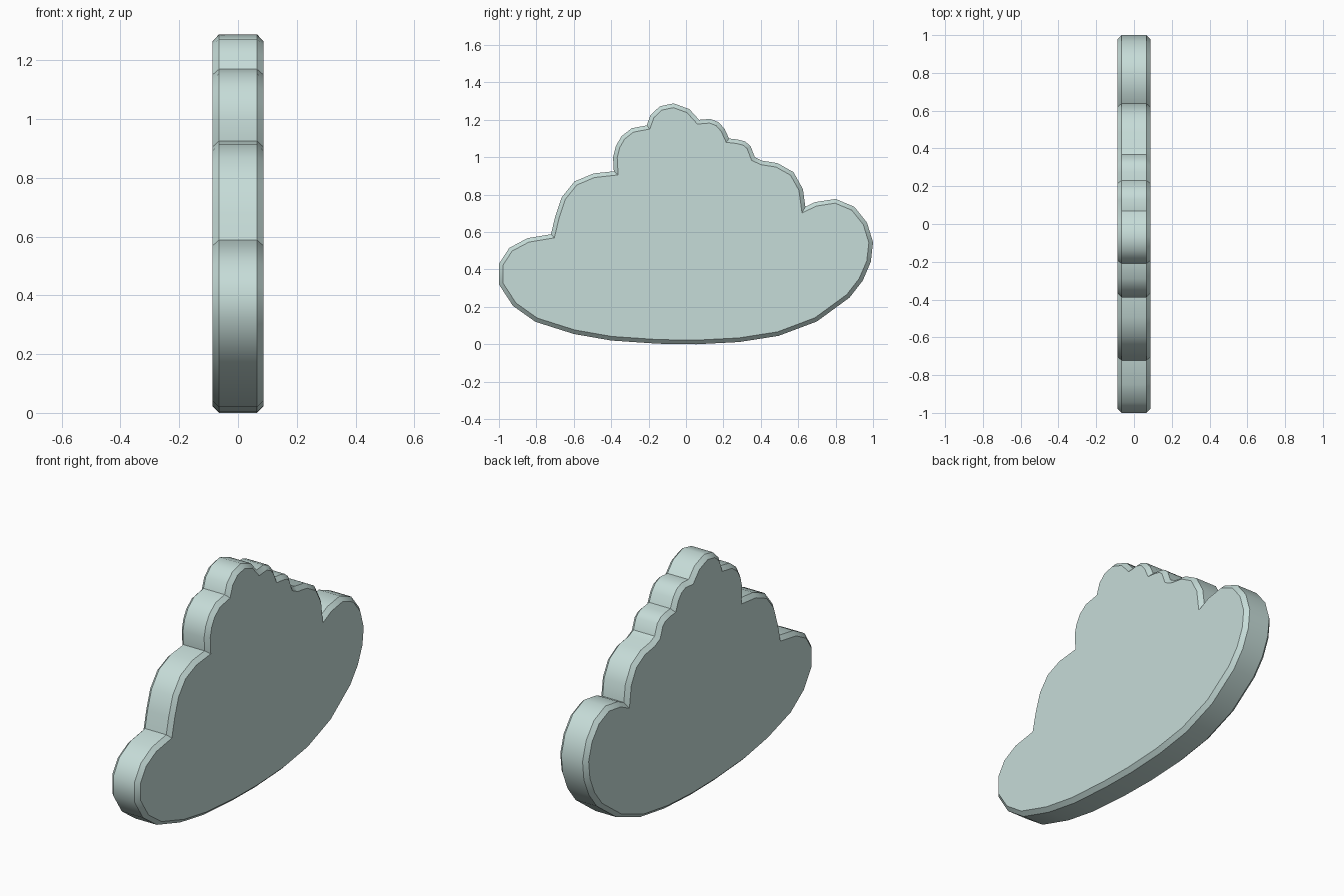
import bpy, bmesh
from mathutils import Vector

if "Cube" in bpy.data.objects:
    bpy.data.objects.remove(bpy.data.objects["Cube"])

# Cloud outline (y, z), counter-clockwise seen from +x
OUTLINE = [
    (-1, .32), (-.925, .205), (-.805, .12), (-.60, .055), (-.40, .02), (-.15, .003), (.055, 0),
    (.285, .012), (.495, .045), (.70, .122), (.875, .25), (.945, .34), (.988, .44), (1, .545),
    (.968, .65), (.90, .735), (.80, .777), (.69, .76), (.638, .735),
    (.625, .83), (.575, .92), (.49, .968), (.405, .982), (.368, 1.0),
    (.345, 1.06), (.315, 1.085), (.275, 1.095), (.23, 1.10),
    (.207, 1.15), (.175, 1.187), (.13, 1.205), (.07, 1.20),
    (.018, 1.257), (-.066, 1.288), (-.14, 1.272), (-.19, 1.225), (-.21, 1.17),
    (-.29, 1.155), (-.345, 1.112), (-.375, 1.06), (-.39, 1.0), (-.386, .925),
    (-.495, .913), (-.597, .87), (-.665, .785), (-.70, .68), (-.722, .588),
    (-.848, .567), (-.945, .515), (-1, .43)]
HALF, RIM, INSET = .087, .065, .022


def inset(points, d):
    """Mitred inward offset of a counter-clockwise loop."""
    pts, out = [Vector(p) for p in points], []
    for i, p in enumerate(pts):
        a = (p - pts[i - 1]).normalized()
        b = (pts[(i + 1) % len(pts)] - p).normalized()
        na, nb = Vector((-a.y, a.x)), Vector((-b.y, b.x))
        out.append(p + (na + nb) * d / (1 + na.dot(nb)))
    return out


# Slab with chamfered rims: four stacked loops, capped
bm = bmesh.new()
inner = inset(OUTLINE, INSET)
loops = [[bm.verts.new((x, p[0], p[1])) for p in pts] for x, pts in
         ((-HALF, inner), (-RIM, OUTLINE), (RIM, OUTLINE), (HALF, inner))]
n = len(OUTLINE)
for lo, hi in zip(loops, loops[1:]):
    for i in range(n):
        j = (i + 1) % n
        bm.faces.new((lo[i], lo[j], hi[j], hi[i]))
bm.faces.new(loops[0][::-1])
bm.faces.new(loops[-1])
bmesh.ops.recalc_face_normals(bm, faces=bm.faces)
mesh = bpy.data.meshes.new("cloud")
bm.to_mesh(mesh)
bm.free()

# Single pale colour
mat = bpy.data.materials.new("pale grey green")
mat.diffuse_color = (.565, .716, .686, 1)
mat.use_nodes = True
mat.node_tree.nodes["Principled BSDF"].inputs["Base Color"].default_value = mat.diffuse_color
mesh.materials.append(mat)

cloud = bpy.data.objects.new("cloud", mesh)
bpy.context.collection.objects.link(cloud)
bpy.context.view_layer.objects.active = cloud
cloud.select_set(True)
bpy.ops.object.shade_smooth_by_angle(angle=.7)
